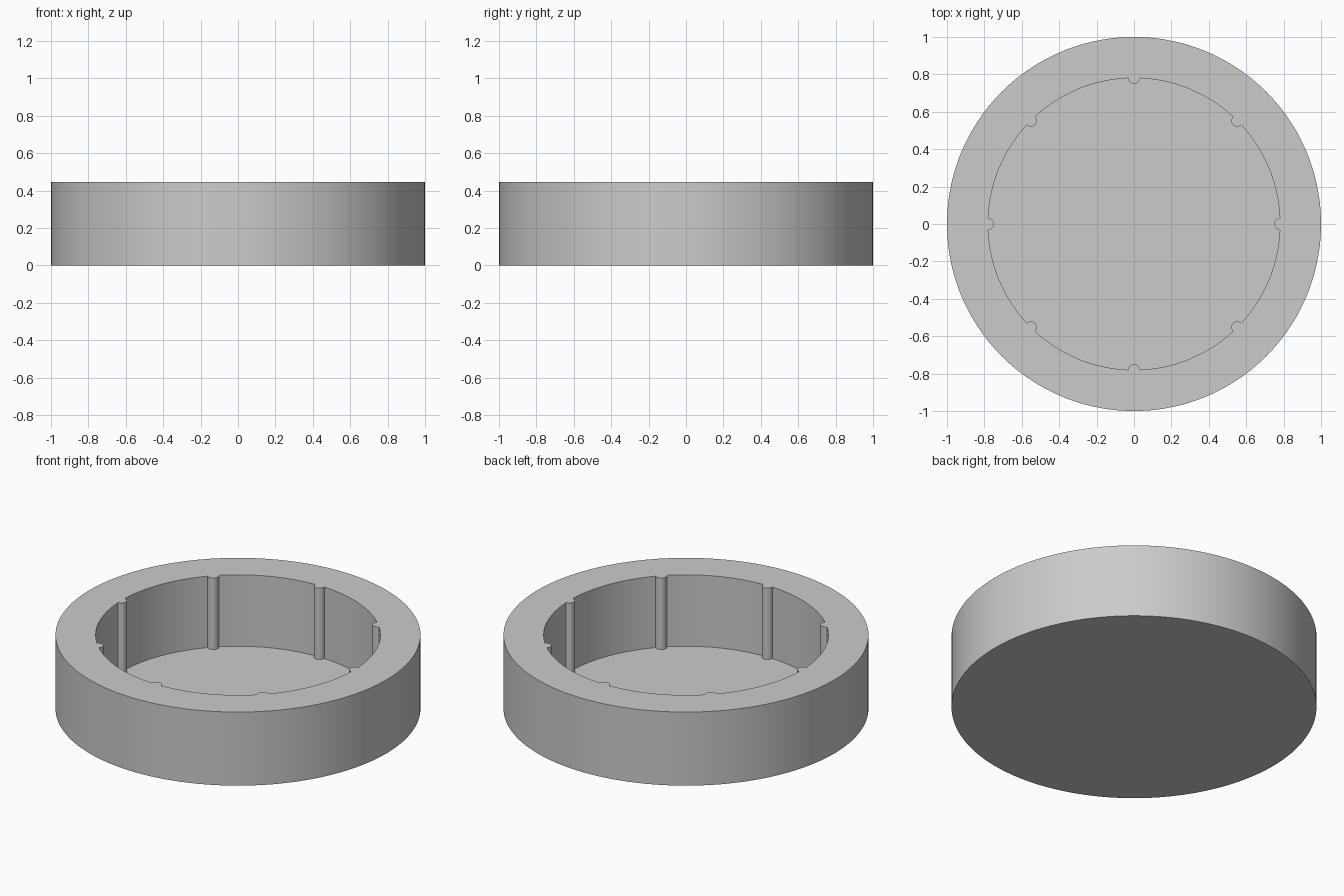
import bpy
import bmesh
from math import sin, cos, pi, radians, hypot, atan2

OUTER, INNER, HEIGHT, FLOOR = 1.0, 0.78, 0.445, 0.013
RIBS, RIB_R, RIB_STEPS, ARC_STEPS = 8, 0.031, 6, 16

cube = bpy.data.objects.get("Cube")
if cube:
    bpy.data.objects.remove(cube, do_unlink=True)


def inner_outline():
    """Bore outline as (radius, angle): a half-round rib, then an arc, repeated."""
    points = []
    rib_edge = atan2(RIB_R, INNER)
    pitch = 2 * pi / RIBS
    for i in range(RIBS):
        base = i * pitch
        for k in range(-RIB_STEPS, RIB_STEPS + 1):
            t = k / RIB_STEPS * pi / 2
            x, y = INNER - RIB_R * cos(t), RIB_R * sin(t)
            points.append((hypot(x, y), base + atan2(y, x)))
        for k in range(1, ARC_STEPS):
            angle = base + rib_edge + (pitch - 2 * rib_edge) * k / ARC_STEPS
            points.append((INNER, angle))
    return points


def add_loop(bm, points, z):
    return [bm.verts.new((r * cos(a), r * sin(a), z)) for r, a in points]


# Cup: outer wall, flat rim, ribbed bore, thin floor
bore = inner_outline()
rim = [(OUTER, a) for r, a in bore]
bm = bmesh.new()
loops = [add_loop(bm, rim, 0), add_loop(bm, rim, HEIGHT),
         add_loop(bm, bore, HEIGHT), add_loop(bm, bore, FLOOR)]
count = len(bore)
for low, high in zip(loops, loops[1:]):
    for i in range(count):
        j = (i + 1) % count
        bm.faces.new((low[i], low[j], high[j], high[i]))
bm.faces.new(loops[0][::-1])
bm.faces.new(loops[-1])
bmesh.ops.recalc_face_normals(bm, faces=bm.faces[:])

mesh = bpy.data.meshes.new("ribbed_cup")
bm.to_mesh(mesh)
bm.free()
cup = bpy.data.objects.new("ribbed_cup", mesh)
bpy.context.collection.objects.link(cup)

# Plain grey material
grey = bpy.data.materials.new("light_grey")
grey.use_nodes = True
colour = (0.6, 0.6, 0.6, 1)
grey.diffuse_color = colour
grey.node_tree.nodes["Principled BSDF"].inputs["Base Color"].default_value = colour
mesh.materials.append(grey)

# Smooth curved walls, crisp rims and rib corners
bpy.ops.object.select_all(action="DESELECT")
cup.select_set(True)
bpy.context.view_layer.objects.active = cup
bpy.ops.object.shade_smooth_by_angle(angle=radians(30))
